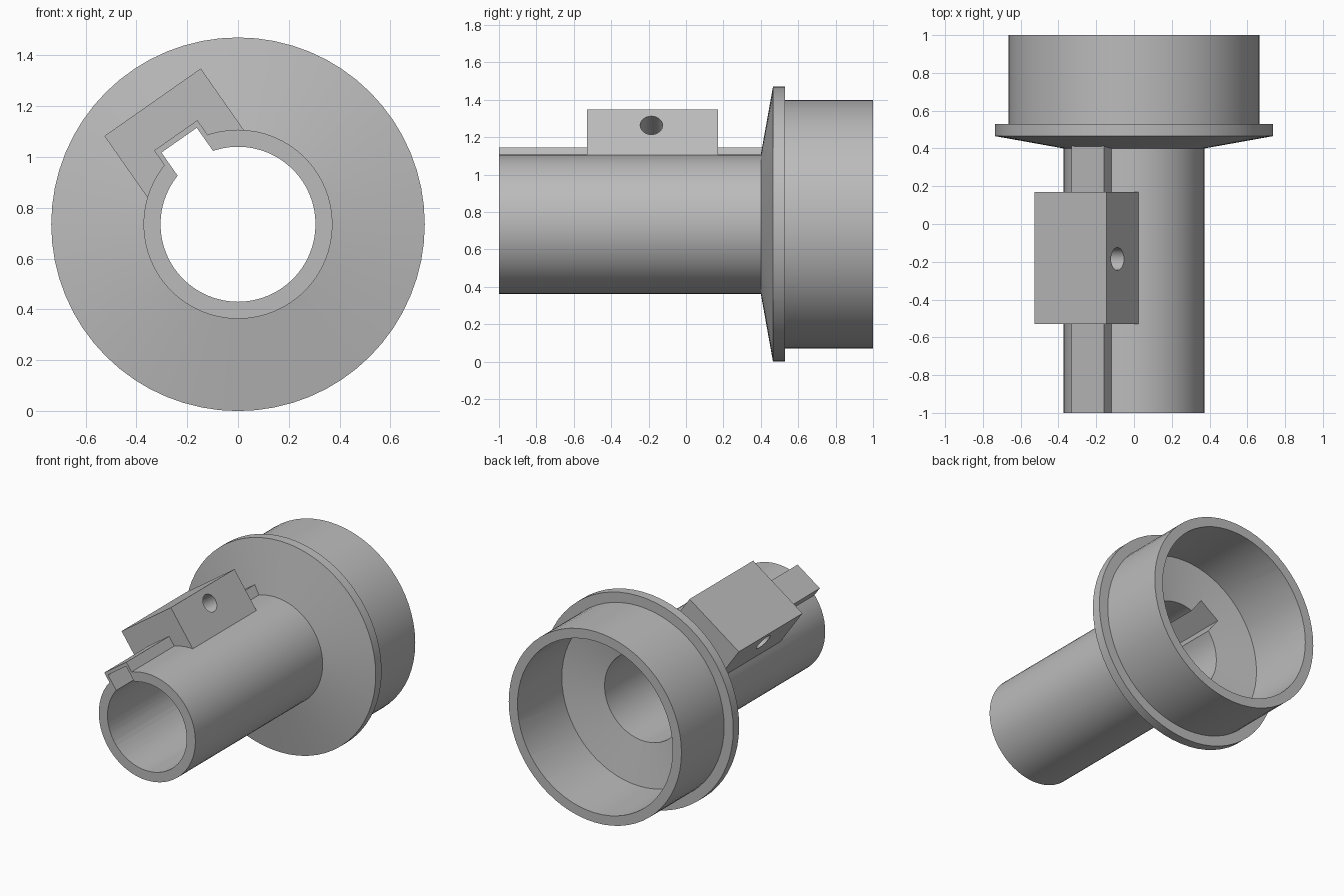
import bpy
import bmesh
import math
from mathutils import Matrix

AXIS_Z = 0.735
SEGMENTS = 64
TILT = Matrix.Translation((0, 0, AXIS_Z)) @ Matrix.Rotation(math.radians(-35), 4, 'Y')

cube = bpy.data.objects.get("Cube")
if cube:
    bpy.data.objects.remove(cube, do_unlink=True)

grey = bpy.data.materials.new("plain grey")
grey.use_nodes = True
grey.diffuse_color = (0.5, 0.5, 0.5, 1)
grey.node_tree.nodes["Principled BSDF"].inputs["Base Color"].default_value = (0.5, 0.5, 0.5, 1)


def make_object(name, bm):
    bmesh.ops.recalc_face_normals(bm, faces=bm.faces)
    mesh = bpy.data.meshes.new(name)
    bm.to_mesh(mesh)
    bm.free()
    mesh.materials.append(grey)
    obj = bpy.data.objects.new(name, mesh)
    bpy.context.collection.objects.link(obj)
    return obj


def lathe(name, profile):
    """Solid of revolution about the y axis from (radius, y) points."""
    bm = bmesh.new()
    verts = [bm.verts.new((r, y, 0)) for r, y in profile]
    edges = [bm.edges.new(pair) for pair in zip(verts, verts[1:])]
    bmesh.ops.spin(bm, geom=verts + edges, cent=(0, 0, 0), axis=(0, 1, 0),
                   angle=math.tau, steps=SEGMENTS, use_duplicate=False)
    bmesh.ops.remove_doubles(bm, verts=bm.verts, dist=0.0005)
    bm.transform(Matrix.Translation((0, 0, AXIS_Z)))
    return make_object(name, bm)


def tilted_box(name, half_width, y0, y1, r0, r1):
    """Box along the tube, placed on the tilted radial direction."""
    bm = bmesh.new()
    bmesh.ops.create_cube(bm, size=1)
    bm.transform(TILT @ Matrix.Translation((0, (y0 + y1) / 2, (r0 + r1) / 2))
                 @ Matrix.Diagonal((2 * half_width, y1 - y0, r1 - r0, 1)))
    return make_object(name, bm)


def combine(target, tool, operation):
    mod = target.modifiers.new(operation.lower(), 'BOOLEAN')
    mod.operation = operation
    mod.solver = 'EXACT'
    mod.object = tool
    bpy.context.view_layer.objects.active = target
    bpy.ops.object.modifier_apply(modifier=mod.name)
    bpy.data.objects.remove(tool, do_unlink=True)


# Outer form: tube, conical shoulder, flange and skirt
body = lathe("flanged_tube", [(0, -1), (0.372, -1), (0.372, 0.4), (0.735, 0.465),
                              (0.735, 0.53), (0.665, 0.53), (0.665, 1), (0, 1)])

# Raised key ridge along the tube and the clamp block over it
combine(body, tilted_box("key_ridge", 0.104, -1, 0.43, 0.2, 0.427), 'UNION')
combine(body, tilted_box("clamp_block", 0.2315, -0.53, 0.17, 0.2, 0.586), 'UNION')

# Hollow bore with wide cup at the back
combine(body, lathe("bore_cutter", [(0, -1.1), (0.305, -1.1), (0.305, 0.46),
                                    (0.598, 0.512), (0.598, 1.1), (0, 1.1)]), 'DIFFERENCE')

# Keyway running the length of the bore
combine(body, tilted_box("keyway_cutter", 0.085, -1.1, 0.6, 0.1, 0.404), 'DIFFERENCE')

# Cross hole through the clamp block
bm = bmesh.new()
bmesh.ops.create_cone(bm, cap_ends=True, segments=32, radius1=0.06, radius2=0.06, depth=0.7)
bm.transform(TILT @ Matrix.Translation((0, -0.185, 0.483)) @ Matrix.Rotation(math.pi / 2, 4, 'Y'))
combine(body, make_object("hole_cutter", bm), 'DIFFERENCE')

# Smooth the round walls, keep the edges crisp
bpy.ops.object.select_all(action='DESELECT')
body.select_set(True)
bpy.context.view_layer.objects.active = body
bpy.ops.object.shade_smooth_by_angle(angle=math.radians(30))
